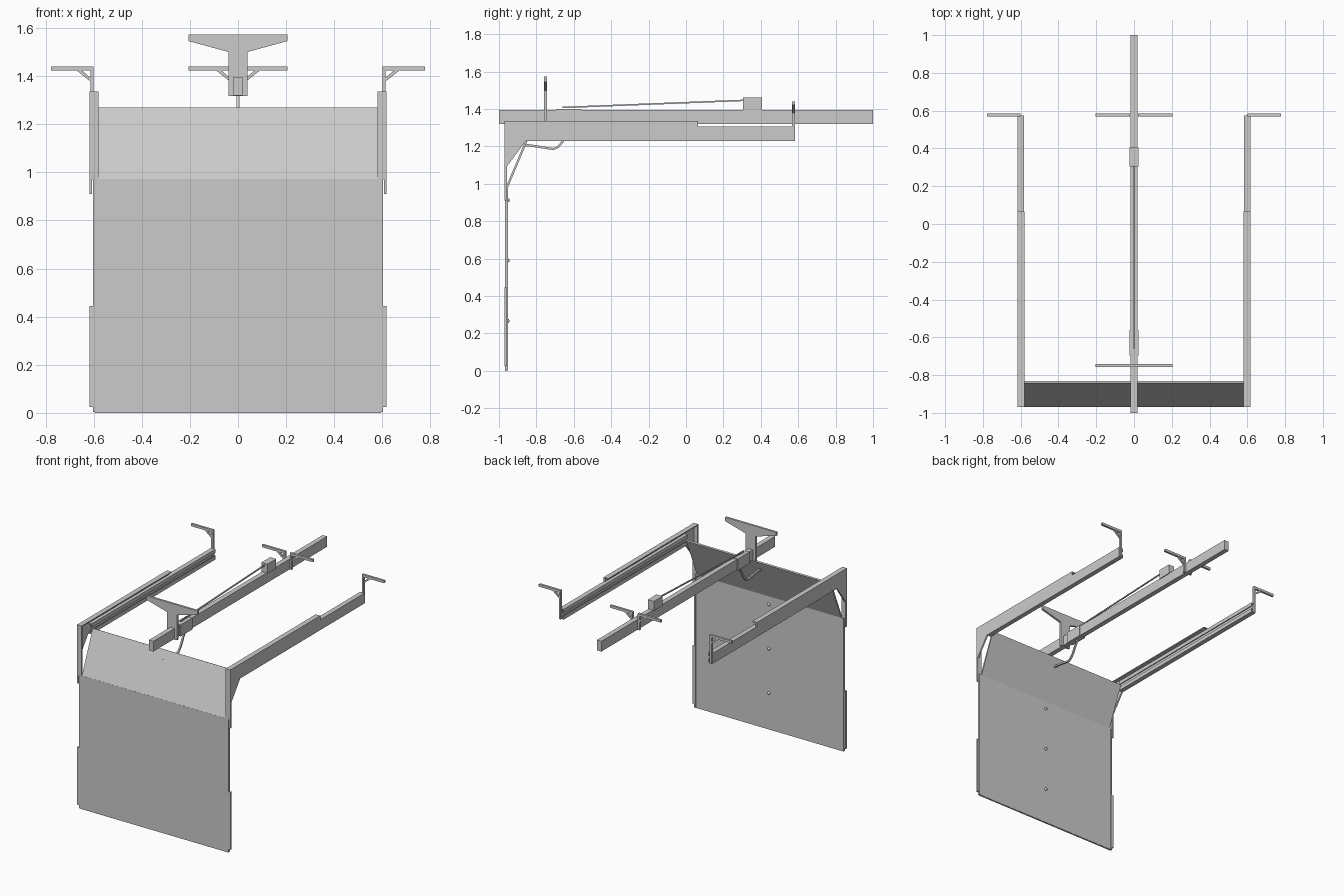
import bpy, bmesh
from mathutils import Vector

if "Cube" in bpy.data.objects:
    bpy.data.objects.remove(bpy.data.objects["Cube"])


def prism(name, pts, axis, lo, hi):
    """Extrude a 2D profile: axis 'x' takes (y, z) points, axis 'y' takes (x, z)."""
    bm = bmesh.new()
    put = (lambda p, d: (d, p[0], p[1])) if axis == 'x' else (lambda p, d: (p[0], d, p[1]))
    a = [bm.verts.new(put(p, lo)) for p in pts]
    b = [bm.verts.new(put(p, hi)) for p in pts]
    bm.faces.new(a)
    bm.faces.new(b)
    for i in range(len(pts)):
        j = (i + 1) % len(pts)
        bm.faces.new((a[i], a[j], b[j], b[i]))
    bmesh.ops.recalc_face_normals(bm, faces=bm.faces)
    me = bpy.data.meshes.new(name)
    bm.to_mesh(me)
    bm.free()
    ob = bpy.data.objects.new(name, me)
    bpy.context.collection.objects.link(ob)
    return ob


def box(name, x0, x1, y0, y1, z0, z1):
    return prism(name, [(x0, z0), (x1, z0), (x1, z1), (x0, z1)], 'y', y0, y1)


def mirror(*obs):
    for ob in obs:
        ob.modifiers.new("both_sides", 'MIRROR')


def strip(points, width):
    """Outline of a constant-width band along a 2D path."""
    pts = [Vector(p) for p in points]
    left, right = [], []
    for i, p in enumerate(pts):
        d = (pts[min(i + 1, len(pts) - 1)] - pts[max(i - 1, 0)]).normalized()
        n = Vector((-d.y, d.x)) * width / 2
        left.append(tuple(p + n))
        right.append(tuple(p - n))
    return left + right[::-1]


# Door: upright lower sheet and the tilted top section
box("door_lower_panel", -0.6, 0.6, -0.968, -0.956, 0.003, 0.972)
prism("door_upper_panel", [(-0.968, 0.97), (-0.956, 0.97), (-0.832, 1.265), (-0.842, 1.27)],
      'x', -0.58, 0.58)
box("door_bottom_seal", -0.595, 0.595, -0.966, -0.958, 0, 0.003)

# Small round hinge knobs on the back of the door
for i, z in enumerate((0.267, 0.59, 0.912)):
    bpy.ops.mesh.primitive_uv_sphere_add(segments=16, ring_count=8, radius=0.011,
                                         location=(0, -0.954, z))
    knob = bpy.context.object
    knob.name = f"hinge_knob_{i + 1}"
    bpy.ops.object.shade_smooth_by_angle()

# Side tracks: outer web with corner gusset, flanges, lower jamb strips
mirror(
    prism("track_web", [(-0.97, 0.91), (-0.956, 0.91), (-0.956, 1.095), (-0.855, 1.23),
                        (0.575, 1.23), (0.575, 1.305), (0.065, 1.305), (0.065, 1.335),
                        (-0.97, 1.335)], 'x', 0.606, 0.617),
    box("track_front_flange", 0.58, 0.607, -0.97, -0.96, 0.97, 1.335),
    box("track_angle_top", 0.58, 0.607, -0.96, 0.065, 1.328, 1.335),
    box("track_top_flange", 0.584, 0.607, -0.85, 0.575, 1.297, 1.305),
    box("track_bottom_flange", 0.584, 0.607, -0.855, 0.575, 1.23, 1.238),
    box("track_lip_upper", 0.582, 0.588, -0.85, 0.575, 1.278, 1.305),
    box("track_lip_lower", 0.582, 0.588, -0.855, 0.575, 1.23, 1.258),
    box("jamb_strip", 0.598, 0.617, -0.97, -0.956, 0.025, 0.445),
    box("vertical_track", 0.59, 0.602, -0.968, -0.953, 0.003, 0.97),
)

# Rear ceiling hangers: post, arm and diagonal brace, at the tracks and at the rail
for name, x, end, low in (("track_hanger", 0.6, 0.777, 1.23), ("rail_hanger", 0.02, 0.205, 1.32)):
    mirror(
        box(name + "_post", x, x + 0.014, 0.568, 0.584, low, 1.44),
        box(name + "_arm", x, end, 0.568, 0.584, 1.422, 1.44),
        prism(name + "_brace", [(x + 0.012, 1.376), (x + 0.012, 1.392),
                                (x + 0.05, 1.424), (x + 0.072, 1.424)], 'y', 0.57, 0.582),
    )

# Centre drive rail, sliding carriage, motor box and cable
box("drive_rail", -0.018, 0.018, -1, 1, 1.32, 1.395)
box("carriage", -0.025, 0.025, -0.695, -0.56, 1.316, 1.4)
box("motor_box", -0.024, 0.024, 0.305, 0.405, 1.39, 1.46)
prism("drive_cable", strip([(-0.66, 1.408), (0.31, 1.446)], 0.008), 'x', -0.004, 0.004)

# T-shaped front header bracket
half = [(0.04, 1.316), (0.04, 1.5), (0.205, 1.545), (0.205, 1.573)]
prism("header_bracket", half + [(-x, z) for x, z in half[::-1]], 'y', -0.758, -0.742)

# Bent arm from the carriage to the door's top section
prism("door_arm", strip([(-0.868, 1.205), (-0.84, 1.206), (-0.71, 1.186), (-0.685, 1.196),
                         (-0.66, 1.225), (-0.61, 1.32)], 0.012), 'x', -0.006, 0.006)
